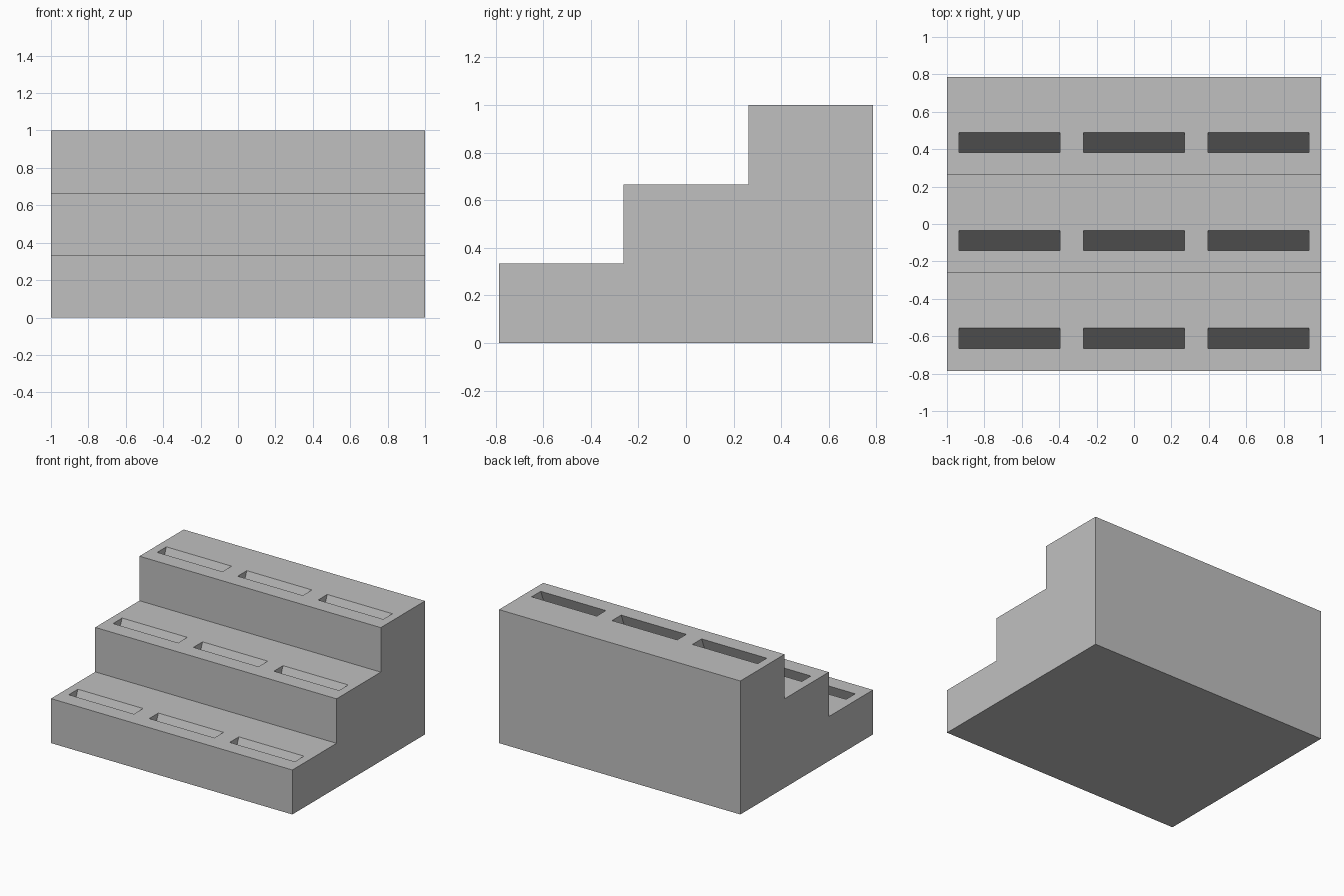
import bpy
import math

# Remove the default cube
cube = bpy.data.objects.get("Cube")
if cube:
    bpy.data.objects.remove(cube, do_unlink=True)

WIDTH, DEPTH, HEIGHT, STEPS = 2.0, 1.57, 1.0, 3
TREAD, RISE = DEPTH / STEPS, HEIGHT / STEPS
SLOT_WIDTH, SLOT_FRONT, SLOT_BACK, SLOT_DEPTH = 0.54, 0.12, 0.228, 0.28
LEAN = math.tan(math.radians(22))

grey = bpy.data.materials.new("plain_grey")
grey.use_nodes = True
colour = (0.53, 0.53, 0.53, 1)
grey.diffuse_color = colour
grey.node_tree.nodes["Principled BSDF"].inputs["Base Color"].default_value = colour


def prisms(name, parts):
    """One object from (profile in y/z, x centre, width) prisms."""
    verts, faces = [], []
    for profile, x, width in parts:
        base, n = len(verts), len(profile)
        for side in (-0.5, 0.5):
            verts += [(x + side * width, y, z) for y, z in profile]
        faces.append([base + i for i in reversed(range(n))])
        faces.append([base + n + i for i in range(n)])
        for i in range(n):
            j = (i + 1) % n
            faces.append([base + i, base + j, base + n + j, base + n + i])
    mesh = bpy.data.meshes.new(name)
    mesh.from_pydata(verts, [], faces)
    mesh.materials.append(grey)
    obj = bpy.data.objects.new(name, mesh)
    bpy.context.collection.objects.link(obj)
    return obj


# Stepped block, profile running counter-clockwise as seen from +x
outline = [(-DEPTH / 2, 0), (DEPTH / 2, 0), (DEPTH / 2, HEIGHT)]
for i in reversed(range(STEPS)):
    y = -DEPTH / 2 + i * TREAD
    outline.append((y, (i + 1) * RISE))
    if i:
        outline.append((y, i * RISE))
stand = prisms("stepped_display_stand", [(outline, 0, WIDTH)])

# Backward-leaning slots, three on each tread
slots = []
for i in range(STEPS):
    front, top = -DEPTH / 2 + i * TREAD, (i + 1) * RISE

    def wall(offset, drop):
        return (front + offset - drop * LEAN, top - drop)

    floor_lift = (SLOT_BACK - SLOT_FRONT) * math.sin(math.atan(LEAN)) * math.cos(math.atan(LEAN))
    section = [wall(SLOT_FRONT, SLOT_DEPTH - floor_lift), wall(SLOT_BACK, SLOT_DEPTH),
               wall(SLOT_BACK, -0.03), wall(SLOT_FRONT, -0.03)]
    slots += [(section, column * WIDTH / 3, SLOT_WIDTH) for column in (-1, 0, 1)]
cutter = prisms("slot_cutter", slots)
cutter.hide_render = True

# Cut the slots and discard the cutter
cut = stand.modifiers.new("slots", "BOOLEAN")
cut.operation = "DIFFERENCE"
cut.solver = "EXACT"
cut.object = cutter
bpy.context.view_layer.objects.active = stand
bpy.ops.object.modifier_apply(modifier=cut.name)
bpy.data.objects.remove(cutter, do_unlink=True)
